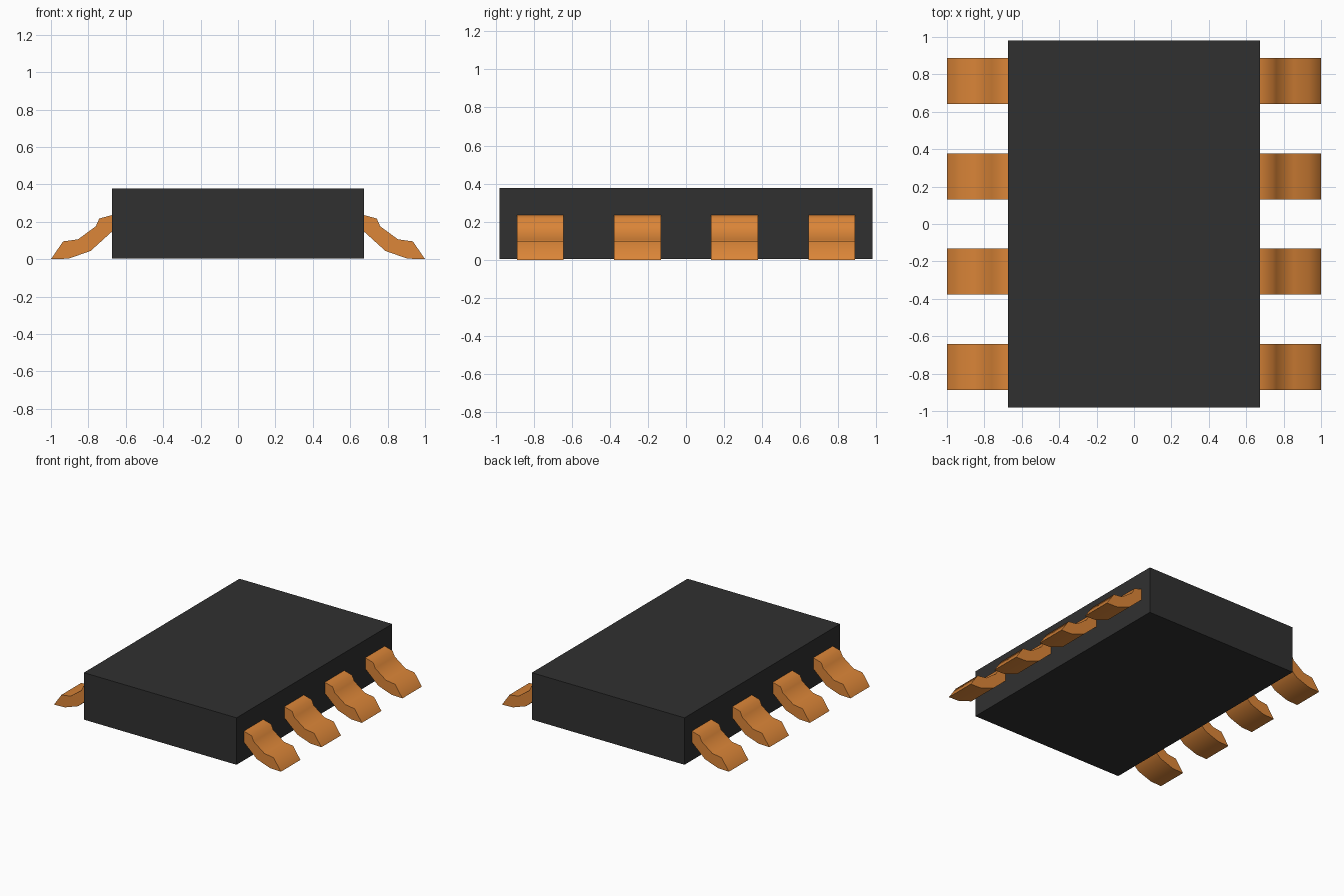
import bpy, bmesh, math

if "Cube" in bpy.data.objects:
    bpy.data.objects.remove(bpy.data.objects["Cube"])

def material(name, color):
    m = bpy.data.materials.new(name)
    m.diffuse_color = color
    m.use_nodes = True
    m.node_tree.nodes["Principled BSDF"].inputs["Base Color"].default_value = m.diffuse_color
    return m

dark = material("dark_plastic", (0.03, 0.03, 0.03, 1))
copper = material("copper", (0.72, 0.24, 0.04, 1))

def prism(name, profile, y0, y1, mat):
    """Extrude an x-z profile from y0 to y1."""
    bm = bmesh.new()
    face = bm.faces.new([bm.verts.new((x, y0, z)) for x, z in profile])
    new = bmesh.ops.extrude_face_region(bm, geom=[face])["geom"]
    verts = [v for v in new if isinstance(v, bmesh.types.BMVert)]
    bmesh.ops.translate(bm, vec=(0, y1 - y0, 0), verts=verts)
    bmesh.ops.recalc_face_normals(bm, faces=bm.faces)
    me = bpy.data.meshes.new(name)
    bm.to_mesh(me)
    bm.free()
    ob = bpy.data.objects.new(name, me)
    bpy.context.collection.objects.link(ob)
    me.materials.append(mat)
    return ob

# Chip body
W, L, H = 0.673, 0.98, 0.377
prism("chip_body", [(-W, 0.003), (W, 0.003), (W, H), (-W, H)], -L, L, dark)

# Bent leads: four on each side
lead = [(W, 0.236), (0.742, 0.217), (0.76, 0.176), (0.855, 0.106), (0.935, 0.095),
        (1.0, 0.0), (0.905, 0.003), (0.788, 0.044), (W, 0.148)]
half = 0.123
for side, label in ((1, "right"), (-1, "left")):
    for i in range(4):
        y = -0.765 + 0.51 * i
        ob = prism(f"{label}_lead_{i + 1}", [(side * x, z) for x, z in lead],
                   y - half, y + half, copper)
        bpy.ops.object.select_all(action='DESELECT')
        bpy.context.view_layer.objects.active = ob
        ob.select_set(True)
        bpy.ops.object.shade_smooth_by_angle(angle=math.radians(65))
